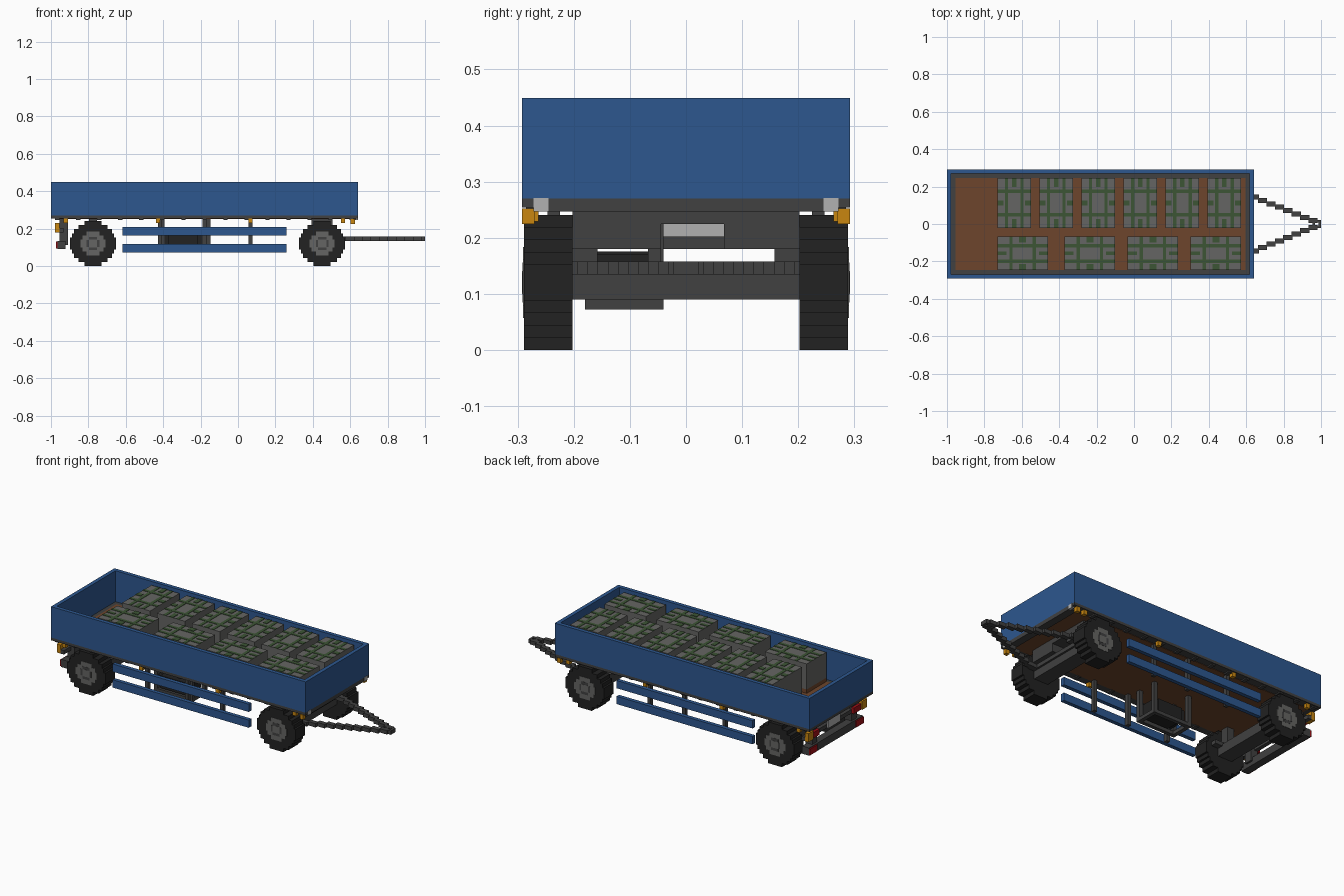
import bpy, bmesh, math
from mathutils import Matrix

if "Cube" in bpy.data.objects:
    bpy.data.objects.remove(bpy.data.objects["Cube"], do_unlink=True)

V = 2 / 89  # size of one building cell


def material(name, rgb):
    m = bpy.data.materials.new(name)
    m.use_nodes = True
    c = (*rgb, 1)
    m.diffuse_color = c
    m.node_tree.nodes["Principled BSDF"].inputs["Base Color"].default_value = c
    return m


BLUE = material("blue paint", (0.026, 0.095, 0.275))
GREY = material("dark grey steel", (0.052, 0.052, 0.052))
BLACK = material("tyre black", (0.016, 0.016, 0.016))
STONE = material("stone grey", (0.13, 0.13, 0.125))
BROWN = material("brown wood", (0.155, 0.06, 0.025))
GREEN = material("moss green", (0.045, 0.09, 0.035))
LIGHT = material("light grey", (0.44, 0.44, 0.44))
ORANGE = material("orange lamp", (0.58, 0.24, 0.005))
RED = material("red lamp", (0.36, 0.005, 0.008))


def part(name, mat, boxes, mirror=False):
    """One object of boxes (x0, x1, y0, y1, z0, z1) in cells; mirror repeats across the width."""
    bm = bmesh.new()
    boxes = list(boxes)
    if mirror:
        boxes += [(a, b, 26 - d, 26 - c, e, f) for a, b, c, d, e, f in boxes]
    for x0, x1, y0, y1, z0, z1 in boxes:
        mid = ((x0 + x1) / 2 - 44.5, (y0 + y1) / 2 - 13, (z0 + z1) / 2)
        mat4 = Matrix.Translation([c * V for c in mid]) @ Matrix.Diagonal(
            ((x1 - x0) * V, (y1 - y0) * V, (z1 - z0) * V, 1))
        bmesh.ops.create_cube(bm, size=1, matrix=mat4)
    me = bpy.data.meshes.new(name)
    bm.to_mesh(me)
    bm.free()
    me.materials.append(mat)
    ob = bpy.data.objects.new(name, me)
    bpy.context.collection.objects.link(ob)
    return ob


# Load bed: walls, floor and the frame under the walls
part("side_walls", BLUE, [(0, 73, 0, 1, 12, 20)], True)
part("end_walls", BLUE, [(0, 1, 1, 25, 12, 20), (72, 73, 1, 25, 12, 20)])
part("bed_floor", BROWN, [(2, 71, 2, 24, 11.2, 12)])
part("bed_frame_sides", GREY, [(0, 73, 0, 2, 11.3, 12)], True)
part("bed_frame_ends", GREY, [(0, 2, 2, 24, 11.3, 12), (71, 73, 2, 24, 11, 12)])
part("frame_ribs", GREY, [(x, x + 1, 0.3, 2, 11, 11.3) for x in range(1, 73, 5)], True)

# Cargo blocks on wooden pallets, with mossy bands on top
TOP = 19.6
cargo = [(x, x + 8, 12, 24) for x in range(12, 63, 10)]
cargo += [(x, x + 12, 2, 10) for x in (12, 28, 43, 58)]
part("pallets", BROWN, [(*c, 12, 13) for c in cargo])
part("cargo_blocks", STONE, [(*c, 13, TOP) for c in cargo])
bands = []
for x0, x1, y0, y1 in cargo:
    w, d = x1 - x0, y1 - y0
    lift = TOP + 0.08
    for t in (0.27, 0.73):
        bands.append((x0 + t * w - 0.4, x0 + t * w + 0.4, y0, y1, TOP - 0.1, lift))
        bands.append((x0, x1, y0 + t * d - 0.4, y0 + t * d + 0.4, TOP - 0.1, lift + 0.02))
    for t in (0.0, 0.82):
        bands.append((x0 + t * w, x0 + (t + 0.18) * w, y0 + 0.45 * d, y0 + 0.55 * d, TOP - 0.1, lift + 0.04))
        bands.append((x0 + 0.43 * w, x0 + 0.57 * w, y0 + t * d, y0 + (t + 0.18) * d, TOP - 0.1, lift + 0.04))
part("moss_bands", GREEN, bands)


def stepped_disc(cx, cz, r, rows, y0, y1):
    """Round plate of stacked rows, each row as wide as the circle at its middle."""
    h = 2 * r / rows
    out = []
    for k in range(rows):
        z = -r + k * h
        w = max(1, round(math.sqrt(max(0, r * r - (z + h / 2) ** 2)) * 2) / 2)
        out.append((cx - w, cx + w, y0, y1, cz + z, cz + z + h))
    return out


# Wheels, hubs and axles
for label, cx in (("rear", 10), ("front", 64.5)):
    cz = 5.35
    part(label + "_tyres", BLACK, stepped_disc(cx, cz, 5.35, 11, 0.15, 4), True)
    part(label + "_wheel_rims", STONE, stepped_disc(cx, cz, 2.8, 6, 0.08, 0.6), True)
    part(label + "_rim_rings", GREY, stepped_disc(cx, cz, 1.6, 4, 0.04, 0.5), True)
    part(label + "_hub_caps", STONE, stepped_disc(cx, cz, 0.9, 2, 0, 0.5), True)
    part(label + "_axle", GREY, [(cx - 2, cx + 2, 4, 22, 4, 6.5)])
    part(label + "_springs", GREY, [(cx - 4, cx + 4, 4, 5.5, 6, 7), (cx - 1, cx + 1, 4, 6, 6.5, 11.2)], True)

# Turntable over the front axle
part("turntable", GREY, [(62, 67, 4, 22, 10, 11.2), (62, 67, 4, 11, 8, 10), (62, 67, 16, 22, 8, 10),
                         (63, 66, 10, 11, 6.5, 8), (63, 66, 20, 22, 6.5, 8)])

# Stepped triangular drawbar with a towing eye
steps = []
for k in range(11):
    x = 66 + 2 * k
    y = 3.6 + 0.8 * k
    steps.append((x, x + 2.2, y, y + 1.2, 6, 7))
part("drawbar", GREY, steps, True)
part("drawbar_crosspiece", GREY, [(65, 67, 4, 22, 6, 7)])
part("towing_eye", GREY, [(87, 89, 12, 12.6, 6, 7), (87, 89, 13.4, 14, 6, 7),
                          (88.4, 89, 12.6, 13.4, 6, 7), (87, 87.6, 12.6, 13.4, 6, 7)])

# Side guard rails and their posts
part("side_guards", BLUE, [(17, 56, 1, 2, z, z + 2) for z in (3.2, 7.3)], True)
part("guard_posts", GREY, [(x, x + 0.9, 2, 3, 3.2, 11.4) for x in (25.5, 37, 47)], True)

# Spare wheel in a hanging cradle
part("spare_wheel", BLACK, [(27, 36, 5.2, 10, 5, 7.6), (28, 35, 4.8, 10.3, 4.6, 7.8)])
cradle = []
for y in (5, 10.2):
    cradle += [(26, 37, y, y + 1, 3.2, 4.1)]
    cradle += [(x, x + 1, y, y + 1, 4, 11.3) for x in (26, 36)]
cradle += [(x, x + 1, 5, 11, 3.2, 4.1) for x in (26, 36)]
part("spare_cradle", GREY, cradle)

# Rear bumper, lamps and plate
part("rear_bumper", GREY, [(1.5, 3.5, 2, 24, 4, 6)])
part("bumper_posts", GREY, [(2, 4, 4, 6, 5, 11.4)], True)
part("lamp_bar", GREY, [(2, 3, 1, 25, 8, 9)])
part("rear_plate", LIGHT, [(1.6, 2, 11, 16, 8, 10)])
part("rear_red_lamps", RED, [(1.3, 2, 3, 6, 8, 9.5), (1.2, 1.6, 2, 5, 4.2, 5.8)], True)
part("rear_orange_lamps", ORANGE, [(1, 2, 1, 3, 8, 10.2)], True)

# Side and front marker lamps
part("side_markers", ORANGE, [(x, x + 1, 0.3, 1.3, 10.2, 11.3) for x in (3, 25, 47, 69)], True)
part("front_orange_lamps", ORANGE, [(71.3, 72.3, 0, 1, 10, 11.2)], True)
part("front_white_lamps", LIGHT, [(72.4, 73.1, 0.9, 2.1, 11, 12.05)], True)
